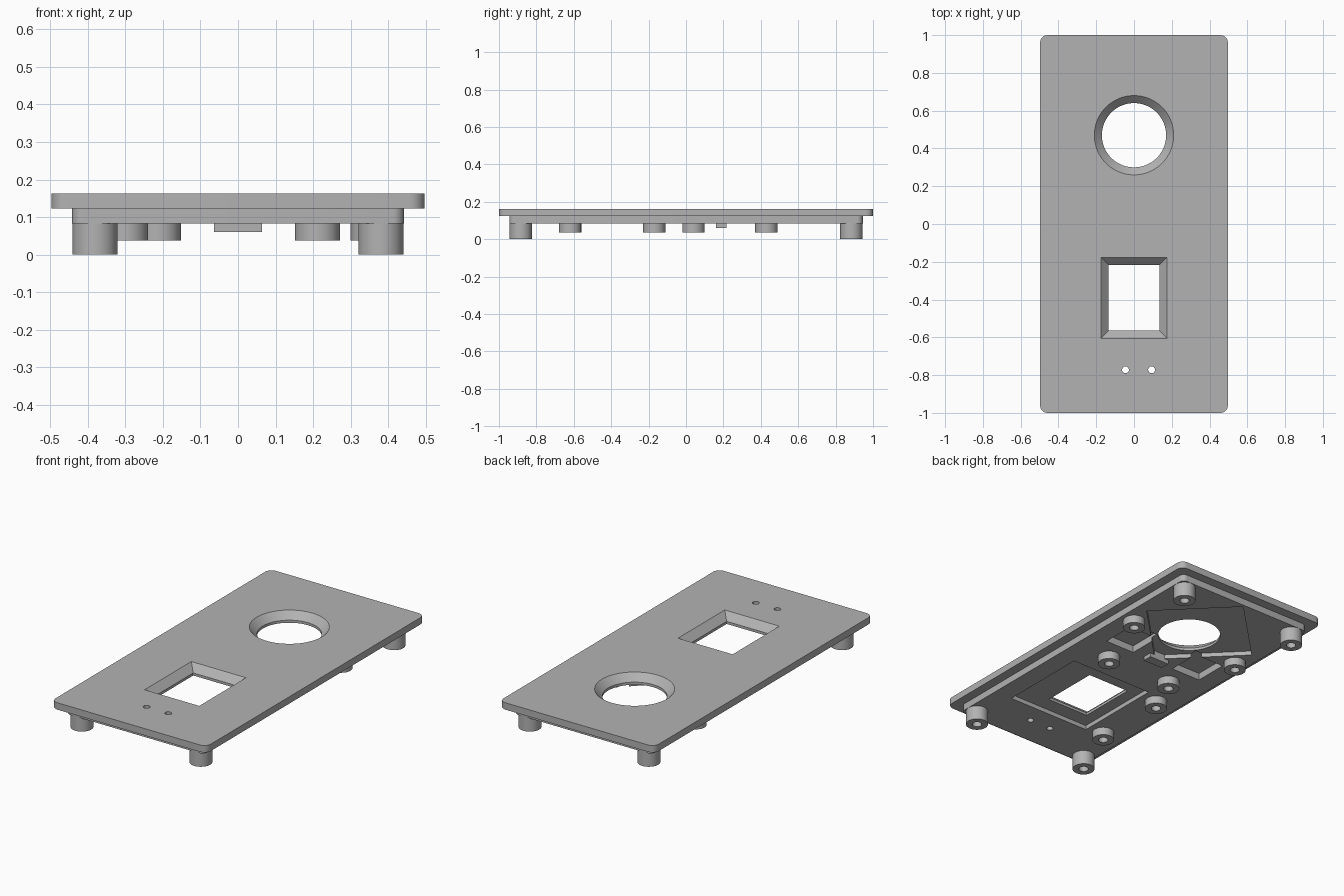
import bpy, bmesh, math

if "Cube" in bpy.data.objects:
    bpy.data.objects.remove(bpy.data.objects["Cube"])

grey = bpy.data.materials.new("light grey")
grey.diffuse_color = (0.45, 0.45, 0.45, 1)
grey.use_nodes = True
grey.node_tree.nodes["Principled BSDF"].inputs["Base Color"].default_value = grey.diffuse_color

Z_TOP, Z_STEP, Z_BASE = 0.163, 0.123, 0.083   # plate top, plate underside, step underside
Z_POCKET = 0.108                              # ceiling of the shallow pockets


def circle(cx, cy, r, n=64):
    return [(cx + r * math.cos(2 * math.pi * i / n), cy + r * math.sin(2 * math.pi * i / n)) for i in range(n)]


def rect(cx, cy, hx, hy):
    return [(cx - hx, cy - hy), (cx + hx, cy - hy), (cx + hx, cy + hy), (cx - hx, cy + hy)]


def rounded(hx, hy, r, n=8):
    pts = []
    for k, (sx, sy) in enumerate([(1, 1), (-1, 1), (-1, -1), (1, -1)]):
        for i in range(n + 1):
            a = math.pi / 2 * (k + i / n)
            pts.append((sx * (hx - r) + r * math.cos(a), sy * (hy - r) + r * math.sin(a)))
    return pts


def loft(name, sections):
    """Closed solid through stacked (outline, z) sections."""
    bm = bmesh.new()
    rings = [[bm.verts.new((x, y, z)) for x, y in pts] for pts, z in sections]
    n = len(rings[0])
    for a, b in zip(rings, rings[1:]):
        for i in range(n):
            j = (i + 1) % n
            bm.faces.new((a[i], a[j], b[j], b[i]))
    bm.faces.new(rings[0][::-1])
    bm.faces.new(rings[-1])
    return finish(name, bm)


def finish(name, bm):
    bmesh.ops.recalc_face_normals(bm, faces=bm.faces)
    me = bpy.data.meshes.new(name)
    bm.to_mesh(me)
    bm.free()
    me.materials.append(grey)
    ob = bpy.data.objects.new(name, me)
    bpy.context.collection.objects.link(ob)
    return ob


def activate(ob):
    bpy.ops.object.select_all(action='DESELECT')
    ob.select_set(True)
    bpy.context.view_layer.objects.active = ob


def combine(target, tool, op):
    activate(target)
    mod = target.modifiers.new("bool", 'BOOLEAN')
    mod.operation, mod.solver, mod.object = op, 'EXACT', tool
    bpy.ops.object.modifier_apply(modifier=mod.name)
    bpy.data.objects.remove(tool)


def smooth(ob):
    activate(ob)
    bpy.ops.object.shade_smooth_by_angle(angle=math.radians(30))


# Cover plate with a smaller step underneath
plate = loft("cover_plate", [(rounded(0.497, 1.0, 0.04), Z_STEP), (rounded(0.497, 1.0, 0.04), Z_TOP)])
step = loft("step", [(rounded(0.442, 0.945, 0.03), Z_BASE), (rounded(0.442, 0.945, 0.03), 0.145)])
combine(plate, step, 'UNION')

# Underside pockets: diamond, square and two deep notches
diamond = [(0, 0.18), (0.375, 0.555), (0, 0.93), (-0.375, 0.555)]
pockets = [(diamond, Z_POCKET), (rect(0.061, -0.388, 0.266, 0.267), Z_POCKET)]
pockets += [(rect(s * 0.235, 0.26, 0.095, 0.10), Z_STEP + 0.001) for s in (-1, 1)]
for outline, top in pockets:
    combine(plate, loft("pocket", [(outline, 0.0), (outline, top)]), 'DIFFERENCE')

# Round and rectangular openings, flared through the plate thickness
openings = [lambda d: circle(0, 0.47, 0.17 + d, 96), lambda d: rect(0, -0.391, 0.135 + d, 0.174 + d)]
for shape in openings:
    cutter = loft("opening", [(shape(0), 0.0), (shape(0), Z_STEP), (shape(0.05), Z_TOP + 0.01)])
    combine(plate, cutter, 'DIFFERENCE')

# Indicator light holes
for x in (-0.045, 0.093):
    hole = circle(x, -0.772, 0.018, 32)
    combine(plate, loft("light_hole", [(hole, 0.0), (hole, 0.3)]), 'DIFFERENCE')
smooth(plate)


def post(name, x, y, bottom):
    """Hollow post with a blind screw hole."""
    bm = bmesh.new()
    profile = [(0.06, Z_BASE), (0.06, bottom), (0.026, bottom), (0.026, Z_BASE - 0.002)]
    rings = [[bm.verts.new((px, py, z)) for px, py in circle(x, y, r, 48)] for r, z in profile]
    for a, b in zip(rings, rings[1:]):
        for i in range(48):
            j = (i + 1) % 48
            bm.faces.new((a[i], a[j], b[j], b[i]))
    bm.faces.new(rings[-1])
    bm.faces.new(rings[0])
    smooth(finish(name, bm))


# Corner legs
for sx in (-1, 1):
    for sy in (-1, 1):
        post("corner_leg", sx * 0.381, sy * 0.884, 0.0)

# Short mounting posts
for x, y in [(0.36, 0.43), (-0.36, 0.43), (0.212, 0.04), (-0.212, 0.04), (-0.3, -0.17), (-0.3, -0.62)]:
    post("mounting_post", x, y, 0.037)

# Locating bar at the tip of the diamond pocket
bar = rect(0, 0.188, 0.064, 0.028)
loft("locating_bar", [(bar, 0.06), (bar, Z_POCKET)])
